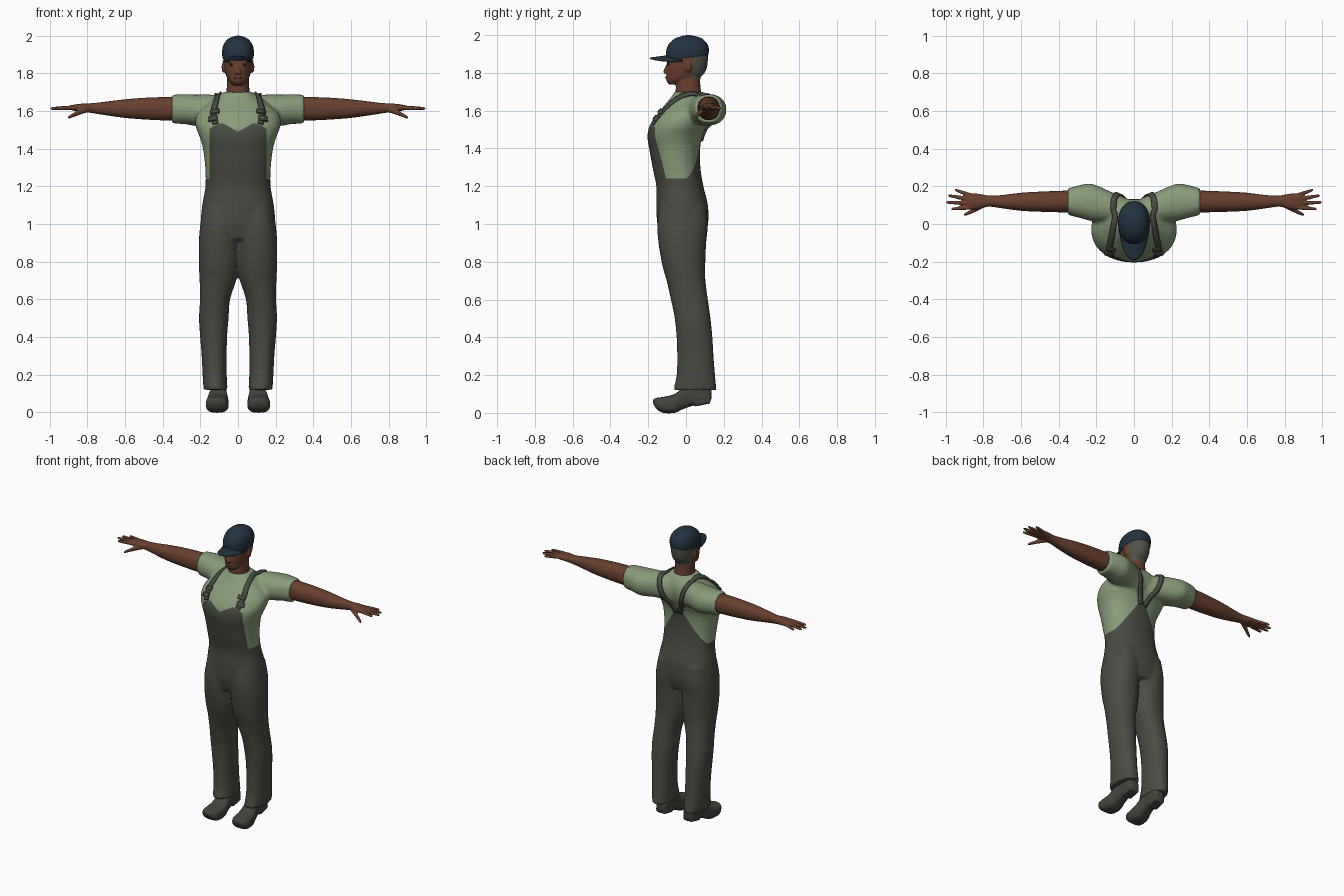
import bpy, bmesh, math
from mathutils import Vector, Matrix
from mathutils.bvhtree import BVHTree

if "Cube" in bpy.data.objects:
    bpy.data.objects.remove(bpy.data.objects["Cube"])


def material(name, r, g, b):
    m = bpy.data.materials.new(name)
    m.use_nodes = True
    m.diffuse_color = (r, g, b, 1)
    bsdf = m.node_tree.nodes["Principled BSDF"]
    bsdf.inputs["Base Color"].default_value = (r, g, b, 1)
    bsdf.inputs["Roughness"].default_value = 0.8
    return m


denim = material("overalls grey green", .066, .073, .056)
cotton = material("shirt sage", .25, .33, .19)
skin = material("skin brown", .14, .05, .027)
navy = material("cap navy", .016, .032, .05)
grey = material("hair grey", .08, .085, .07)
leather = material("shoe dark grey", .055, .061, .049)
dark = material("eye dark", .02, .014, .012)
lip = material("lip brown", .1, .032, .022)


def spline(points, steps=4):
    """Catmull-Rom samples through tuples of any length."""
    out = []
    for i in range(len(points) - 1):
        p0, p1 = points[max(i - 1, 0)], points[i]
        p2, p3 = points[i + 1], points[min(i + 2, len(points) - 1)]
        for k in range(steps):
            t = k / steps
            out.append(tuple(b + t * (c - a) / 2 + t * t * (a - 2.5 * b + 2 * c - d / 2)
                             + t ** 3 * (1.5 * (b - c) + (d - a) / 2)
                             for a, b, c, d in zip(p0, p1, p2, p3)))
    return out + [tuple(points[-1])]


def loft(bm, axis, rings, flip=1, n=32, power=2.2):
    """Skin rounded rings (position, low a, high a, low b, high b) along an axis."""
    loops = []
    for t, a0, a1, b0, b1 in spline(rings):
        loop = []
        for k in range(n):
            ang = math.tau * k / n
            c, s = math.cos(ang), math.sin(ang)
            a = (a0 + a1) / 2 + (a1 - a0) / 2 * math.copysign(abs(c) ** (2 / power), c)
            b = (b0 + b1) / 2 + (b1 - b0) / 2 * math.copysign(abs(s) ** (2 / power), s)
            x, y, z = {"x": (t, a, b), "y": (a, t, b), "z": (a, b, t)}[axis]
            loop.append(bm.verts.new((x * flip, y, z)))
        loops.append(loop)
    for low, high in zip(loops, loops[1:]):
        for k in range(n):
            j = (k + 1) % n
            bm.faces.new((low[k], low[j], high[j], high[k]))
    bm.faces.new(loops[0])
    bm.faces.new(loops[-1])


def blob(bm, loc, scale):
    mat = Matrix.Translation(loc) @ Matrix.Diagonal((*scale, 1))
    bmesh.ops.create_uvsphere(bm, u_segments=16, v_segments=10, radius=1, matrix=mat)


def finish(bm, name, mats, voxel=0, smooth=3, planes=(), rule=None):
    """Make an object; fuse its shells, cut colour borders and paint by rule."""
    bmesh.ops.recalc_face_normals(bm, faces=bm.faces)
    mesh = bpy.data.meshes.new(name)
    bm.to_mesh(mesh)
    bm.free()
    ob = bpy.data.objects.new(name, mesh)
    bpy.context.collection.objects.link(ob)
    if voxel:
        mod = ob.modifiers.new("fuse", "REMESH")
        mod.mode, mod.voxel_size = "VOXEL", voxel
        mod = ob.modifiers.new("relax", "SMOOTH")
        mod.factor, mod.iterations = .5, smooth
        dg = bpy.context.evaluated_depsgraph_get()
        mesh = bpy.data.meshes.new_from_object(ob.evaluated_get(dg))
        ob.modifiers.clear()
        ob.data = mesh
    mesh.materials.clear()
    for m in mats:
        mesh.materials.append(m)
    if rule:
        bm = bmesh.new()
        bm.from_mesh(mesh)
        for co, no in planes:
            bmesh.ops.bisect_plane(bm, geom=bm.verts[:] + bm.edges[:] + bm.faces[:],
                                   plane_co=co, plane_no=no, dist=1e-5)
        for f in bm.faces:
            f.material_index = int(rule(f.calc_center_median()))
        bm.to_mesh(mesh)
        bm.free()
    mesh.shade_smooth()
    return ob


# Clothed body: torso, sleeves and trouser legs fused
bm = bmesh.new()
torso = [(.92, .17, -.13, .1), (1, .197, -.152, .117), (1.1, .19, -.157, .116),
         (1.2, .173, -.157, .092), (1.3, .174, -.177, .076), (1.4, .186, -.195, .075),
         (1.46, .203, -.204, .085), (1.52, .225, -.193, .11), (1.58, .22, -.153, .13),
         (1.63, .17, -.113, .13), (1.67, .12, -.08, .115), (1.7, .08, -.06, .09)]
loft(bm, "z", [(z, -w, w, f, b) for z, w, f, b in torso], n=48)
sleeve = [(0, 0, .12, 1.49, 1.66), (.12, .01, .17, 1.52, 1.685), (.22, .015, .212, 1.52, 1.687),
          (.28, .03, .208, 1.53, 1.688), (.35, .048, .19, 1.533, 1.687)]
leg = [(.12, .055, .183, -.068, .162), (.2, .06, .188, -.05, .154), (.3, .06, .193, -.047, .146),
       (.4, .058, .201, -.05, .14), (.5, .05, .207, -.06, .13), (.6, .042, .202, -.08, .116),
       (.7, .01, .204, -.103, .103), (.78, -.004, .208, -.125, .102), (.9, -.01, .208, -.146, .107),
       (1, -.01, .2, -.152, .116), (1.1, 0, .182, -.14, .105)]
for s in (1, -1):
    loft(bm, "x", sleeve, s)
    loft(bm, "z", leg, s)

side_no, side_co = Vector((0, .28, .11)), Vector((0, -.17, 1.52))


def is_overalls(p):
    x = abs(p.x)
    bib = (p - side_co).dot(side_no) < 0 and p.z < 1.49 + .55 * x and x < .15
    back = p.y > 0 and p.z < 1.47 and x < .165 - .65 * (p.z - 1.24)
    return p.z < 1.24 or bib or back


cuts = [((0, 0, 1.24), (0, 0, 1)), ((0, 0, 1.47), (0, 0, 1)), (side_co, side_no)]
for s in (1, -1):
    cuts += [((0, 0, 1.49), (-.55 * s, 0, 1)), ((.165 * s, 0, 1.24), (s, 0, .65)),
             ((.15 * s, 0, 0), (1, 0, 0))]
body = finish(bm, "shirt_and_overalls", (cotton, denim), .01, 4, cuts, is_overalls)

# Straps and buckles laid on the shirt
tree = BVHTree.FromPolygons([v.co for v in body.data.vertices],
                            [p.vertices[:] for p in body.data.polygons])


def ribbon(name, points, width, lift):
    bm = bmesh.new()
    path = [Vector(p) for p in spline(points, 6)]
    rows = []
    for i, p in enumerate(path):
        tangent = path[min(i + 1, len(path) - 1)] - path[max(i - 1, 0)]
        loc, normal = tree.find_nearest(p)[:2]
        across = tangent.cross(normal).normalized() * width
        row = []
        for k in (-1, 0, 1):
            q, qn = tree.find_nearest(loc + across * k)[:2]
            row.append(bm.verts.new(q + qn * lift))
        rows.append(row)
    for a, b in zip(rows, rows[1:]):
        for k in (0, 1):
            bm.faces.new((a[k], a[k + 1], b[k + 1], b[k]))
    ob = finish(bm, name, [denim])
    mod = ob.modifiers.new("thickness", "SOLIDIFY")
    mod.thickness, mod.offset = .01, 0


for s, side in ((1, "left"), (-1, "right")):
    strap = [(.118, -.17, 1.53), (.13, -.13, 1.59), (.118, -.06, 1.66), (.108, .04, 1.7),
             (.108, .13, 1.66), (.075, .14, 1.57), (.015, .1, 1.44)]
    ribbon(side + "_strap", [(x * s, y, z) for x, y, z in strap], .015, .006)
    for z, label in ((1.55, "lower"), (1.605, "upper")):
        ribbon(f"{side}_{label}_buckle", [(.126 * s, -.15, z - .013), (.128 * s, -.14, z + .013)],
               .023, .013)

# Arms with hands and fingers
arm = [(.3, .06, .18, 1.55, 1.675), (.4, .062, .176, 1.55, 1.674), (.5, .065, .172, 1.555, 1.67),
       (.6, .07, .166, 1.563, 1.662), (.7, .083, .154, 1.577, 1.65), (.77, .092, .151, 1.588, 1.642),
       (.82, .08, .16, 1.595, 1.64), (.87, .077, .164, 1.601, 1.634), (.89, .085, .158, 1.607, 1.63)]
fingers = [(.15, .95, .181), (.13, .987, .151), (.11, .997, .115), (.089, .97, .079)]
for s, side in ((1, "left"), (-1, "right")):
    bm = bmesh.new()
    loft(bm, "x", arm, s, 24)
    for base, tip_x, tip_y in fingers:
        rings = []
        for t, r in ((0, .012), (.5, .0105), (.9, .008), (1, .005)):
            y, z = base + (tip_y - base) * t, 1.619 - .006 * t
            rings.append((.86 + (tip_x - .86) * t, y - r, y + r, z - r, z + r))
        loft(bm, "x", rings, s, 12)
    thumb = [(.79, .09, .12, 1.595, 1.625), (.84, .065, .092, 1.58, 1.608),
             (.885, .046, .066, 1.563, 1.583), (.903, .042, .054, 1.558, 1.57)]
    loft(bm, "x", thumb, s, 12)
    finish(bm, side + "_arm", [skin], .0045, 3)

# Head with neck, nose and ears
bm = bmesh.new()
head = [(1.738, .025, -.09, -.02), (1.76, .048, -.104, .03), (1.785, .062, -.103, .085),
        (1.82, .071, -.104, .108), (1.86, .076, -.101, .115), (1.9, .078, -.098, .115),
        (1.95, .068, -.08, .095), (1.98, .04, -.04, .06)]
loft(bm, "z", [(z, -w, w, f, b) for z, w, f, b in head])
loft(bm, "z", [(1.64, -.075, .075, -.05, .09), (1.7, -.062, .062, -.055, .08),
               (1.76, -.058, .058, -.05, .075), (1.82, -.055, .055, -.04, .085)])
loft(bm, "z", [(1.796, -.019, .019, -.115, -.08), (1.806, -.017, .017, -.121, -.08),
               (1.83, -.01, .01, -.111, -.08), (1.85, -.008, .008, -.102, -.08)], n=16)
blob(bm, (0, -.098, 1.775), (.024, .01, .01))
for s in (1, -1):
    blob(bm, (.076 * s, .012, 1.833), (.011, .018, .03))
    blob(bm, (.03 * s, -.09, 1.86), (.025, .012, .008))
finish(bm, "head", (skin, grey), .005, 2, [((0, .035, 0), (0, 1, 0)), ((0, 0, 1.765), (0, 0, 1))],
       lambda p: p.y > .035 and p.z > 1.765)

# Eyes and lips
bm = bmesh.new()
for s in (1, -1):
    blob(bm, (.031 * s, -.092, 1.843), (.013, .005, .005))
finish(bm, "eyes", [dark])
bm = bmesh.new()
blob(bm, (0, -.104, 1.775), (.021, .006, .006))
finish(bm, "lips", [lip])

# Cap crown, lower at the front
bm = bmesh.new()
crown = [(1.88, .083, -.105, .119), (1.92, .084, -.106, .121), (1.955, .075, -.092, .108),
         (1.982, .053, -.06, .082), (1.995, .028, -.02, .045), (2, .006, .005, .02)]
loft(bm, "z", [(z, -w, w, f, b) for z, w, f, b in crown], n=40)
for v in bm.verts:
    v.co.z += .12 * v.co.y * (2 - v.co.z) / .12
finish(bm, "cap_crown", [navy])

# Curved cap brim
bm = bmesh.new()
rows = []
for j in range(7):
    t, row = j / 6, []
    for i in range(17):
        ang = math.pi * i / 16
        x = math.cos(ang) * (.083 - .006 * t)
        y = -.02 - math.sin(ang) * (.083 + .089 * t)
        row.append(bm.verts.new((x, y, 1.893 - .012 * t - 4 * x * x)))
    rows.append(row)
for a, b in zip(rows, rows[1:]):
    for i in range(16):
        bm.faces.new((a[i], a[i + 1], b[i + 1], b[i]))
brim = finish(bm, "cap_brim", [navy])
brim.modifiers.new("thickness", "SOLIDIFY").thickness = .008

# Shoes with ankles and heel blocks
shoe = [(-.174, .095, .13, .05, .072), (-.155, .064, .161, .02, .08), (-.12, .052, .171, 0, .085),
        (-.06, .05, .166, 0, .1), (-.02, .056, .156, .018, .132), (.03, .062, .146, .036, .15),
        (.08, .06, .146, .045, .15), (.12, .066, .14, .056, .14), (.134, .08, .126, .07, .12)]
for s, side in ((1, "left"), (-1, "right")):
    bm = bmesh.new()
    loft(bm, "y", shoe, s, 28, 2.8)
    loft(bm, "z", [(.08, .06, .146, -.02, .12), (.2, .07, .15, -.01, .11)], s)
    loft(bm, "y", [(.05, .064, .144, .034, .08), (.128, .066, .14, .05, .09)], s, 20, 5)
    finish(bm, side + "_shoe", [leather], .005, 2)
